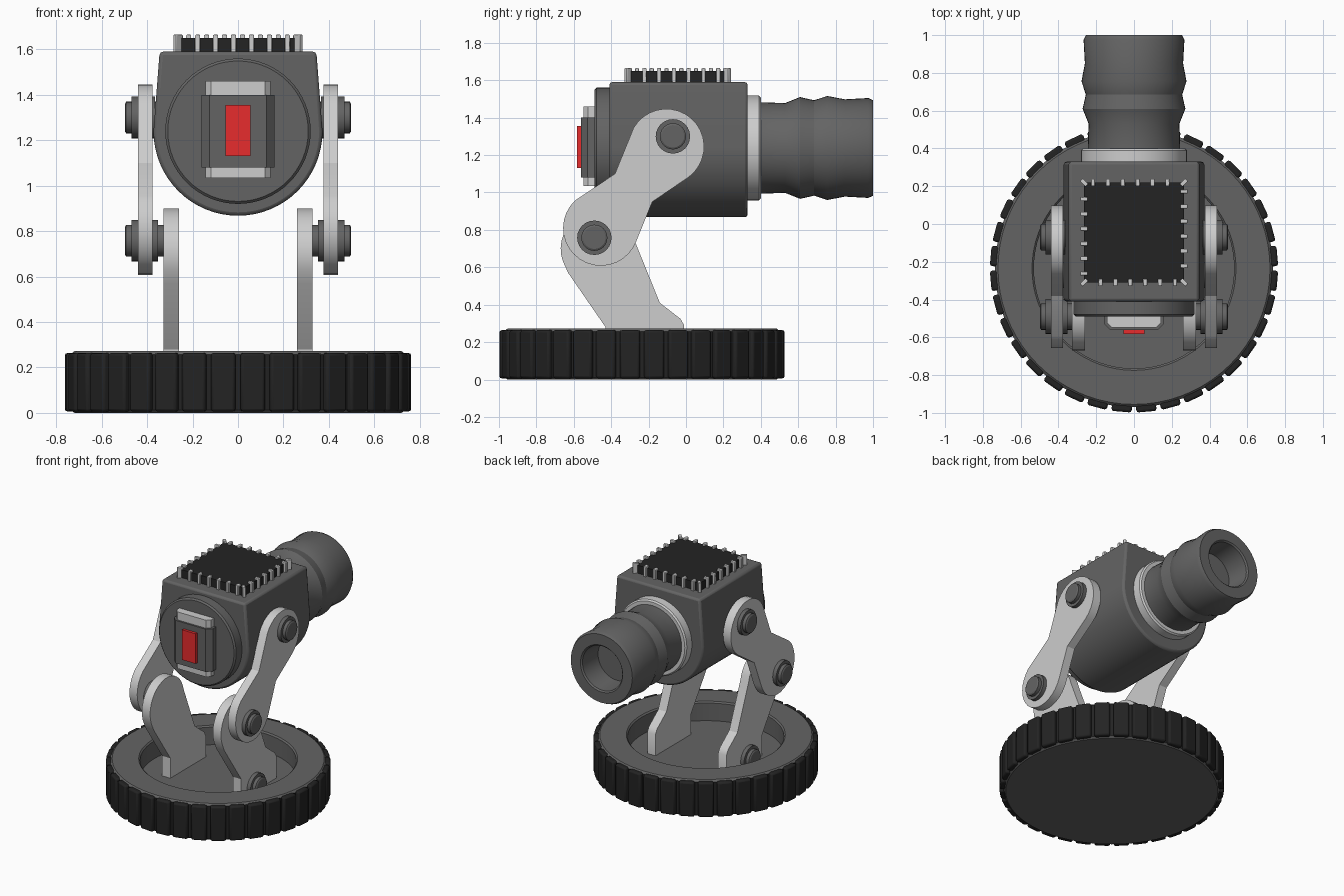
import bpy
import bmesh
from math import sin, cos, radians, pi
from mathutils import Matrix

cube = bpy.data.objects.get("Cube")
if cube:
    bpy.data.objects.remove(cube, do_unlink=True)


def material(name, rgb):
    m = bpy.data.materials.new(name)
    m.use_nodes = True
    m.diffuse_color = (*rgb, 1)
    bsdf = next(n for n in m.node_tree.nodes if n.type == 'BSDF_PRINCIPLED')
    bsdf.inputs["Base Color"].default_value = (*rgb, 1)
    return m


GREY = material("dark grey", (0.127, 0.127, 0.127))
LIGHT = material("light grey", (0.61, 0.61, 0.61))
BLACK = material("black", (0.017, 0.017, 0.017))
RED = material("red", (0.8, 0.025, 0.027))


def finish(name, bm, mat, bevel=0, angle=30):
    bmesh.ops.recalc_face_normals(bm, faces=bm.faces[:])
    me = bpy.data.meshes.new(name)
    bm.to_mesh(me)
    bm.free()
    me.materials.append(mat)
    me.shade_smooth()
    me.set_sharp_from_angle(angle=radians(angle))
    ob = bpy.data.objects.new(name, me)
    bpy.context.collection.objects.link(ob)
    if bevel:
        mod = ob.modifiers.new("edge bevel", 'BEVEL')
        mod.width = bevel
        mod.segments = 2
        mod.limit_method = 'ANGLE'
        mod.angle_limit = radians(40)
    return ob


def place(axis, u, v, h):
    return {'x': (h, u, v), 'y': (u, h, v), 'z': (u, v, h)}[axis]


def prism(name, pts, axis, a, b, mat, bevel=0):
    """Extrude a flat outline along an axis from a to b."""
    bm = bmesh.new()
    lo = [bm.verts.new(place(axis, u, v, a)) for u, v in pts]
    hi = [bm.verts.new(place(axis, u, v, b)) for u, v in pts]
    bm.faces.new(lo)
    bm.faces.new(hi)
    n = len(pts)
    for i in range(n):
        j = (i + 1) % n
        bm.faces.new((lo[i], lo[j], hi[j], hi[i]))
    return finish(name, bm, mat, bevel)


def lathe(name, profile, axis, centre, mat, sides=48):
    """Revolve (radius, height) points about an axis; zero radius closes an end."""
    bm = bmesh.new()
    cu, cv = centre
    rings = []
    for r, h in profile:
        count = sides if r else 1
        rings.append([bm.verts.new(place(axis, cu + r * cos(2 * pi * i / sides),
                                         cv + r * sin(2 * pi * i / sides), h))
                      for i in range(count)])
    for p, q in zip(rings, rings[1:]):
        for i in range(sides):
            j = (i + 1) % sides
            quad = [p[i % len(p)], p[j % len(p)], q[j % len(q)], q[i % len(q)]]
            bm.faces.new(list(dict.fromkeys(quad)))
    return finish(name, bm, mat)


def box(bm, size, matrix):
    sx, sy, sz = size
    bmesh.ops.create_cube(bm, size=1, matrix=matrix @ Matrix.Diagonal((sx, sy, sz, 1)))


def arc(cu, cv, r, a0, a1, n=18):
    return [(cu + r * cos(radians(a0 + (a1 - a0) * i / n)),
             cv + r * sin(radians(a0 + (a1 - a0) * i / n))) for i in range(n + 1)]


# Round base: grey dished body, black tyre band, and grip ribs
BASE = (0, -0.235)
dish = lathe("base_dish", [(0, 0), (0.72, 0), (0.735, 0.012), (0.735, 0.258), (0.72, 0.272),
                           (0.54, 0.272), (0.53, 0.262), (0.53, 0.13), (0, 0.13)],
             'z', BASE, GREY, 72)
dish.data.materials.append(BLACK)
for f in dish.data.polygons:
    outer = (f.center.x ** 2 + (f.center.y - BASE[1]) ** 2) ** 0.5 > 0.73
    f.material_index = 1 if outer and abs(f.normal.z) < 0.1 else 0
bm = bmesh.new()
for i in range(36):
    turn = Matrix.Translation((*BASE, 0.135)) @ Matrix.Rotation(2 * pi * (i + 0.5) / 36, 4, 'Z')
    box(bm, (0.045, 0.107, 0.258), turn @ Matrix.Translation((0.739, 0, 0)))
finish("base_grip_ribs", bm, BLACK, 0.012)

# Paired legs, arms and pivot bolts
leg = ([(-0.43, 0.12), (-0.01, 0.12), (-0.01, 0.29), (-0.03, 0.325), (-0.14, 0.41)]
       + arc(-0.47, 0.70, 0.20, 12, 200) + [(-0.63, 0.57), (-0.43, 0.28)])
arm = (arc(-0.455, 0.81, 0.202, 133, 340) + [(-0.18, 0.95)]
       + arc(-0.105, 1.245, 0.202, -53, 150) + [(-0.38, 1.10)])


def bolt(name, x, s, y, z, depth=0.06):
    prof = [(0, x), (0.092, x), (0.092, x + depth / 2), (0.07, x + depth / 2),
            (0.07, x + depth - 0.006), (0.06, x + depth), (0, x + depth)]
    lathe(name, [(r, h * s) for r, h in prof], 'x', (y, z), GREY, 24)


for side, s in (("left", 1), ("right", -1)):
    prism(side + "_lower_leg", leg, 'x', 0.26 * s, 0.328 * s, LIGHT)
    prism(side + "_upper_arm", arm, 'x', 0.376 * s, 0.44 * s, LIGHT)
    bolt(side + "_head_bolt", 0.438, s, -0.07, 1.30)
    bolt(side + "_elbow_bolt", 0.438, s, -0.49, 0.758)
    bolt(side + "_elbow_spacer", 0.38, s, -0.49, 0.758, -0.054)
    bolt(side + "_head_spacer", 0.38, s, -0.07, 1.30, -0.03)
    bolt(side + "_foot_bolt", 0.326, s, -0.27, 0.175)

# Head housing: flat top, round underside
AX = 1.24
prism("head_housing", [(0.345, 1.59), (-0.345, 1.59)] + arc(0, AX, 0.372, 180, 360, 32),
      'y', -0.41, 0.33, GREY, 0.015)
lathe("front_disc", [(0.32, -0.40), (0.32, -0.478), (0.309, -0.489), (0, -0.489)],
      'y', (0, AX), GREY, 64)


# Front sensor block, bracket and red lens plate
def chamfered(w, front, cut):
    return [(-w, -0.48), (-w, front + cut), (-w + cut, front),
            (w - cut, front), (w, front + cut), (w, -0.48)]


prism("sensor_bracket", chamfered(0.143, -0.548, 0.025), 'z', 1.035, 1.46, LIGHT)
prism("sensor_block", chamfered(0.16, -0.562, 0.035), 'z', 1.08, 1.40, GREY)
prism("red_lens", [(-0.056, 1.13), (0.056, 1.13), (0.056, 1.355), (-0.056, 1.355)],
      'y', -0.582, -0.555, RED)

# Collar and hollow barrel at the back
lathe("barrel_collar", [(0.28, 0.32), (0.28, 0.39), (0.27, 0.40), (0.22, 0.40)],
      'y', (0, AX - 0.002), LIGHT, 64)
lathe("barrel", [(0.245, 0.38), (0.24, 0.53), (0.272, 0.61), (0.255, 0.685), (0.278, 0.755),
                 (0.26, 0.85), (0.267, 0.975), (0.255, 1.0), (0.175, 1.0), (0.165, 0.99),
                 (0.155, 0.82), (0, 0.82)], 'y', (0, AX - 0.002), GREY, 48)

# Heat sink on top: black block ringed by light pins
CY = -0.045
bm = bmesh.new()
box(bm, (0.53, 0.53, 0.07), Matrix.Translation((0, CY, 1.615)))
finish("heat_sink_block", bm, BLACK)
bm = bmesh.new()
for k in range(4):
    quarter = Matrix.Translation((0, CY, 1.625)) @ Matrix.Rotation(k * pi / 2, 4, 'Z')
    for i in range(6):
        box(bm, (0.038, 0.022, 0.08),
            quarter @ Matrix.Translation((0.264, (i - 2.25) * 0.079, 0)))
    box(bm, (0.042, 0.022, 0.08), quarter @ Matrix.Translation((0.264, 0.264, 0))
        @ Matrix.Rotation(pi / 4, 4, 'Z'))
finish("heat_sink_pins", bm, LIGHT, 0.004)
